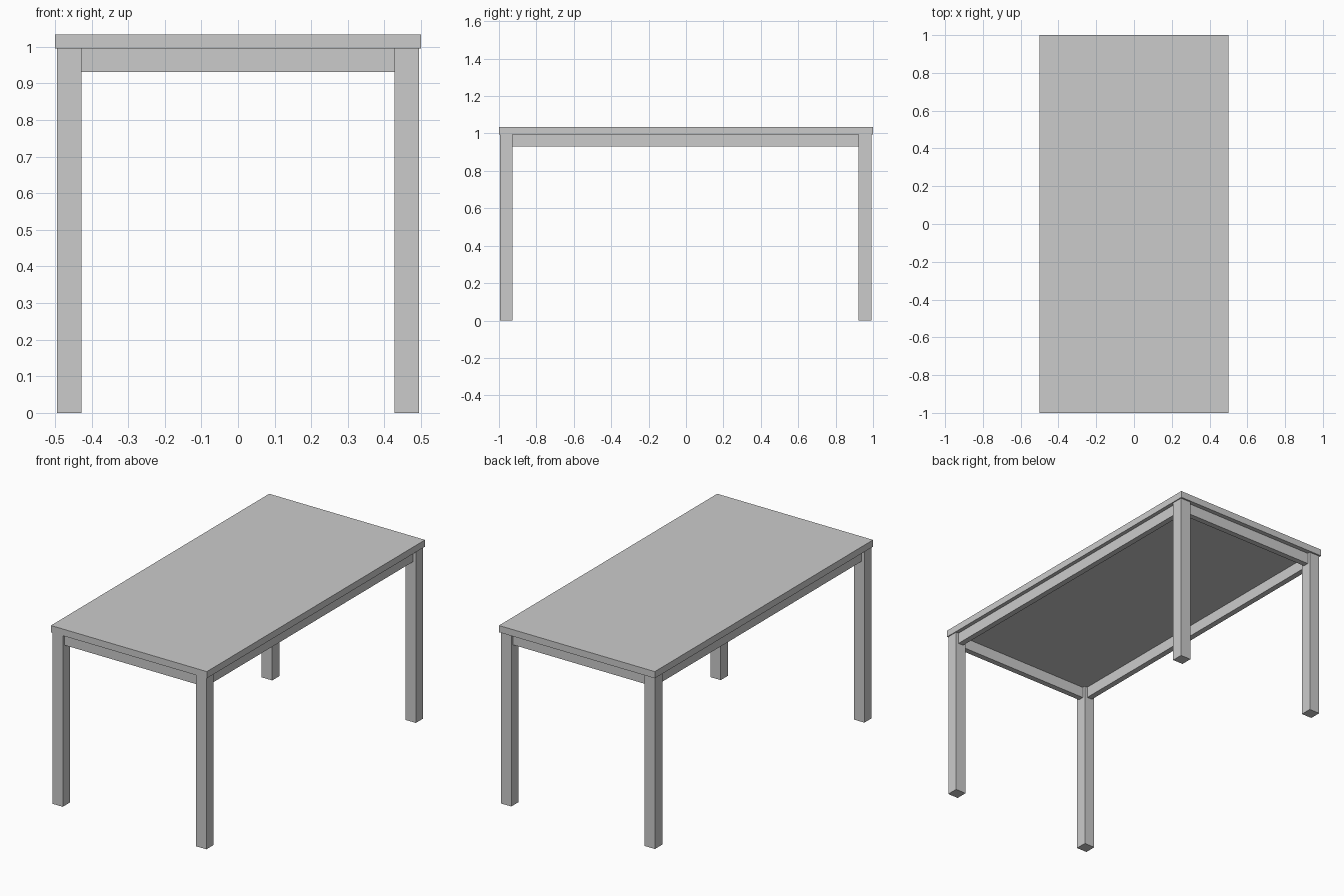
import bpy

if "Cube" in bpy.data.objects:
    bpy.data.objects.remove(bpy.data.objects["Cube"])


def box(name, x0, x1, y0, y1, z0, z1):
    bpy.ops.mesh.primitive_cube_add(size=1, location=((x0 + x1) / 2, (y0 + y1) / 2, (z0 + z1) / 2))
    ob = bpy.context.object
    ob.name = name
    ob.scale = (x1 - x0, y1 - y0, z1 - z0)
    bpy.ops.object.transform_apply(location=False, rotation=False, scale=True)
    return ob


TOP_Z, LEG_Z, RAIL_Z = 1.034, 0.995, 0.931
LEG, RAIL = 0.067, 0.033
LEG_X = 0.461
LEG_Y = {"front": -0.962, "back": 0.957}
h, r = LEG / 2, RAIL / 2

# Table top
box("table_top", -0.5, 0.5, -1, 1, LEG_Z, TOP_Z)

# Legs, and the short rails joining them
for end, y in LEG_Y.items():
    for side, x in (("left", -LEG_X), ("right", LEG_X)):
        box(f"{end}_{side}_leg", x - h, x + h, y - h, y + h, 0, LEG_Z)
    box(f"{end}_rail", -LEG_X + h, LEG_X - h, y - r, y + r, RAIL_Z, LEG_Z)

# Long side rails
for side, x in (("left", -LEG_X), ("right", LEG_X)):
    box(f"{side}_rail", x - r, x + r, LEG_Y["front"] + h, LEG_Y["back"] - h, RAIL_Z, LEG_Z)
